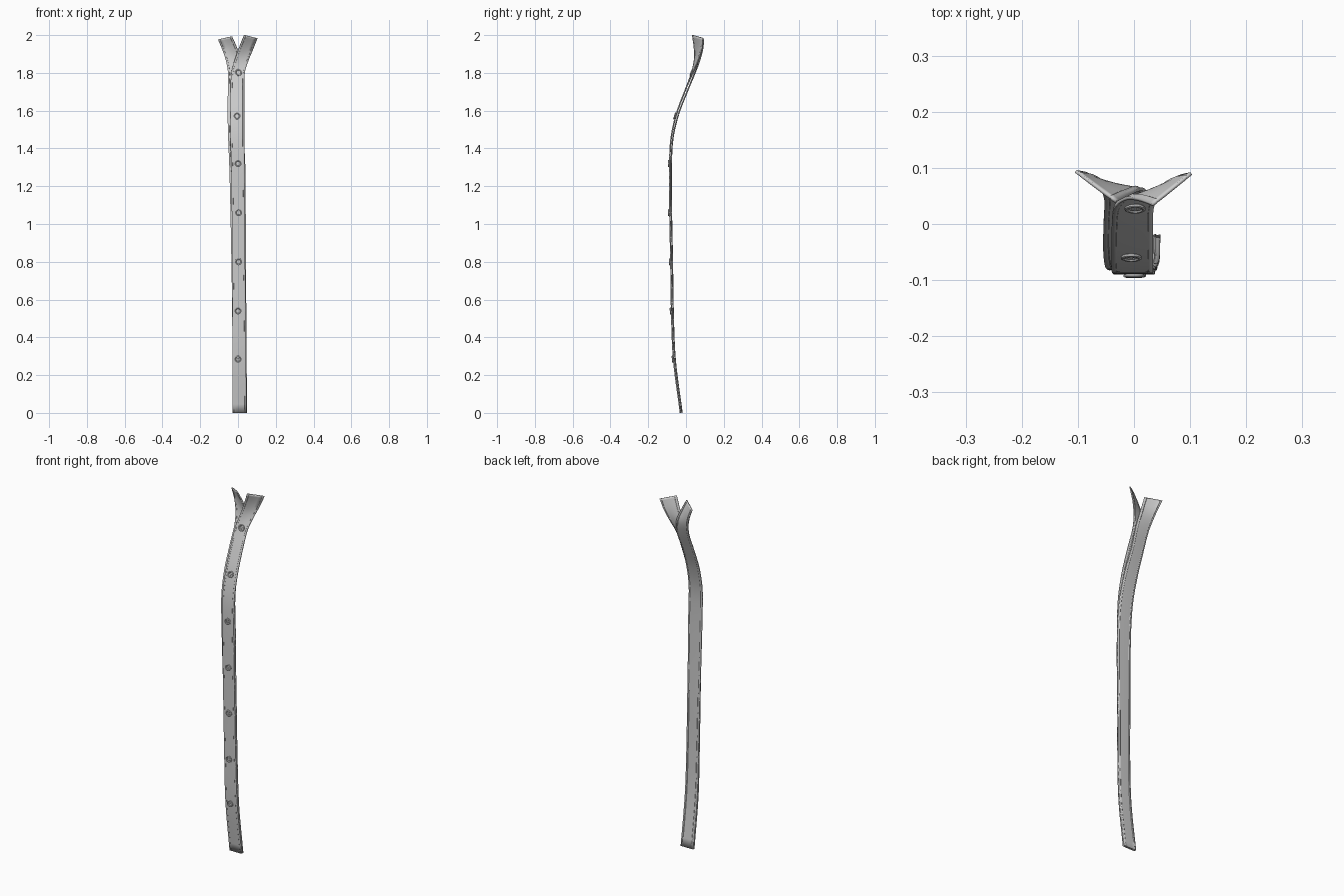
import bpy, bmesh, math
from mathutils import Vector

if "Cube" in bpy.data.objects:
    bpy.data.objects.remove(bpy.data.objects["Cube"])

# Edge stations: z, x_left, x_right, y_left, y_right
FRONT = [
    (0.00, -.030, .045, -.030, -.030), (0.28, -.030, .043, -.066, -.066),
    (0.54, -.030, .041, -.077, -.077), (0.80, -.032, .038, -.081, -.081),
    (1.06, -.033, .037, -.086, -.086), (1.30, -.036, .035, -.087, -.087),
    (1.45, -.040, .034, -.080, -.080), (1.58, -.040, .034, -.052, -.052),
    (1.70, -.040, .034, -.008, -.008), (1.80, -.035, .036, .030, .035),
    (1.87, -.015, .055, .045, .065), (1.93, .008, .078, .043, .083),
    (1.992, .033, .102, .034, .090)]
BACK = [
    (0.00, -.030, .047, -.022, -.022), (0.28, -.030, .046, -.058, -.058),
    (0.54, -.031, .044, -.069, -.069), (0.80, -.035, .042, -.073, -.073),
    (1.06, -.040, .041, -.078, -.078), (1.30, -.046, .039, -.079, -.079),
    (1.45, -.052, .031, -.071, -.071), (1.58, -.055, .025, -.041, -.041),
    (1.70, -.054, .020, .005, .005), (1.80, -.053, .025, .046, .045),
    (1.87, -.064, .015, .072, .062), (1.93, -.082, -.008, .088, .053),
    (1.985, -.104, -.033, .094, .040)]


def smooth_rows(rows, steps=6):
    """Catmull-Rom through the stations."""
    pts = [Vector(r) for r in rows]
    pts = [2 * pts[0] - pts[1]] + pts + [2 * pts[-1] - pts[-2]]
    out = []
    for i in range(1, len(pts) - 2):
        p0, p1, p2, p3 = pts[i - 1:i + 3]
        m1, m2 = (p2 - p0) / 2, (p3 - p1) / 2
        for k in range(steps):
            t = k / steps
            out.append(p1 * (2*t**3 - 3*t*t + 1) + m1 * (t**3 - 2*t*t + t)
                       + p2 * (3*t*t - 2*t**3) + m2 * (t**3 - t*t))
    out.append(pts[-2])
    return out


def finish(name, bm):
    me = bpy.data.meshes.new(name)
    bm.to_mesh(me)
    bm.free()
    ob = bpy.data.objects.new(name, me)
    bpy.context.collection.objects.link(ob)
    return ob


def shade(ob):
    bpy.ops.object.select_all(action='DESELECT')
    ob.select_set(True)
    bpy.context.view_layer.objects.active = ob
    bpy.ops.object.shade_smooth_by_angle(angle=math.radians(30))


def strip(name, rows, flip):
    """Cloth band with a stitched groove along each edge."""
    cols = [0, .1, .12, .14, .32, .5, .68, .86, .88, .9, 1]
    grooves = (.12, .88)
    bm = bmesh.new()
    grid = []
    for r in smooth_rows(rows):
        z, xl, xr, yl, yr = r
        tilt = .008 * max(0, min(1, (z - 1.75) / .2)) * flip
        grid.append([bm.verts.new((xl + (xr - xl) * u,
                                   yl + (yr - yl) * u + (.0016 if u in grooves else 0),
                                   z + tilt * (1 - 2 * u))) for u in cols])
    for a, b in zip(grid, grid[1:]):
        for j in range(len(cols) - 1):
            bm.faces.new((a[j], a[j + 1], b[j + 1], b[j]))
    ob = finish(name, bm)
    m = ob.modifiers.new("thickness", 'SOLIDIFY')
    m.thickness, m.offset = .006, 0
    shade(ob)
    return ob


strip("front_placket", FRONT, 1)
strip("back_placket", BACK, -1)

# Button template: lathed disc with raised rim, drilled with four holes
profile = [(0, .0025), (.011, .0025), (.013, .005), (.016, .0055),
           (.0185, .004), (.0185, .001), (.015, -.002), (0, -.002)]
bm = bmesh.new()
vs = [bm.verts.new((r, 0, h)) for r, h in profile]
es = [bm.edges.new(p) for p in zip(vs, vs[1:])]
bmesh.ops.spin(bm, geom=vs + es, cent=(0, 0, 0), axis=(0, 0, 1),
               angle=2 * math.pi, steps=28)
bmesh.ops.remove_doubles(bm, verts=bm.verts, dist=1e-5)
bmesh.ops.recalc_face_normals(bm, faces=bm.faces)
template = finish("button", bm)

bm = bmesh.new()
for sx in (-1, 1):
    for sy in (-1, 1):
        made = bmesh.ops.create_cone(bm, cap_ends=True, segments=10, radius1=.0022,
                                     radius2=.0022, depth=.02)["verts"]
        bmesh.ops.translate(bm, verts=made, vec=(sx * .0042, sy * .0042, 0))
cutter = finish("hole_cutter", bm)
mod = template.modifiers.new("holes", 'BOOLEAN')
mod.object, mod.operation, mod.solver = cutter, 'DIFFERENCE', 'EXACT'
dg = bpy.context.evaluated_depsgraph_get()
drilled = bpy.data.meshes.new_from_object(template.evaluated_get(dg))
template.modifiers.clear()
template.data = drilled
bpy.data.objects.remove(cutter)
shade(template)

# Buttons sit on the front band, following its slope
path = smooth_rows(FRONT)
spots = [(0, .285), (0, .54), (.003, .80), (.003, 1.06), (0, 1.32), (-.005, 1.57), (.002, 1.80)]
for i, (x, z) in enumerate(spots):
    ob = template if i == 0 else template.copy()
    if i:
        bpy.context.collection.objects.link(ob)
    ob.name = f"button_{i + 1}"
    k = min(range(1, len(path) - 1), key=lambda n: abs(path[n][0] - z))
    a, b = path[k - 1], path[k + 1]
    t = (z - a[0]) / (b[0] - a[0])
    r = a.lerp(b, t)
    u = (x - r[1]) / (r[2] - r[1])
    y = r[3] + (r[4] - r[3]) * u
    slope = ((b[3] + b[4]) - (a[3] + a[4])) / 2 / (b[0] - a[0])
    n = Vector((0, -1, slope)).normalized()
    ob.location = Vector((x, y, z)) + n * .0035
    ob.rotation_euler = (math.pi / 2 - math.atan(slope), 0, 0)
